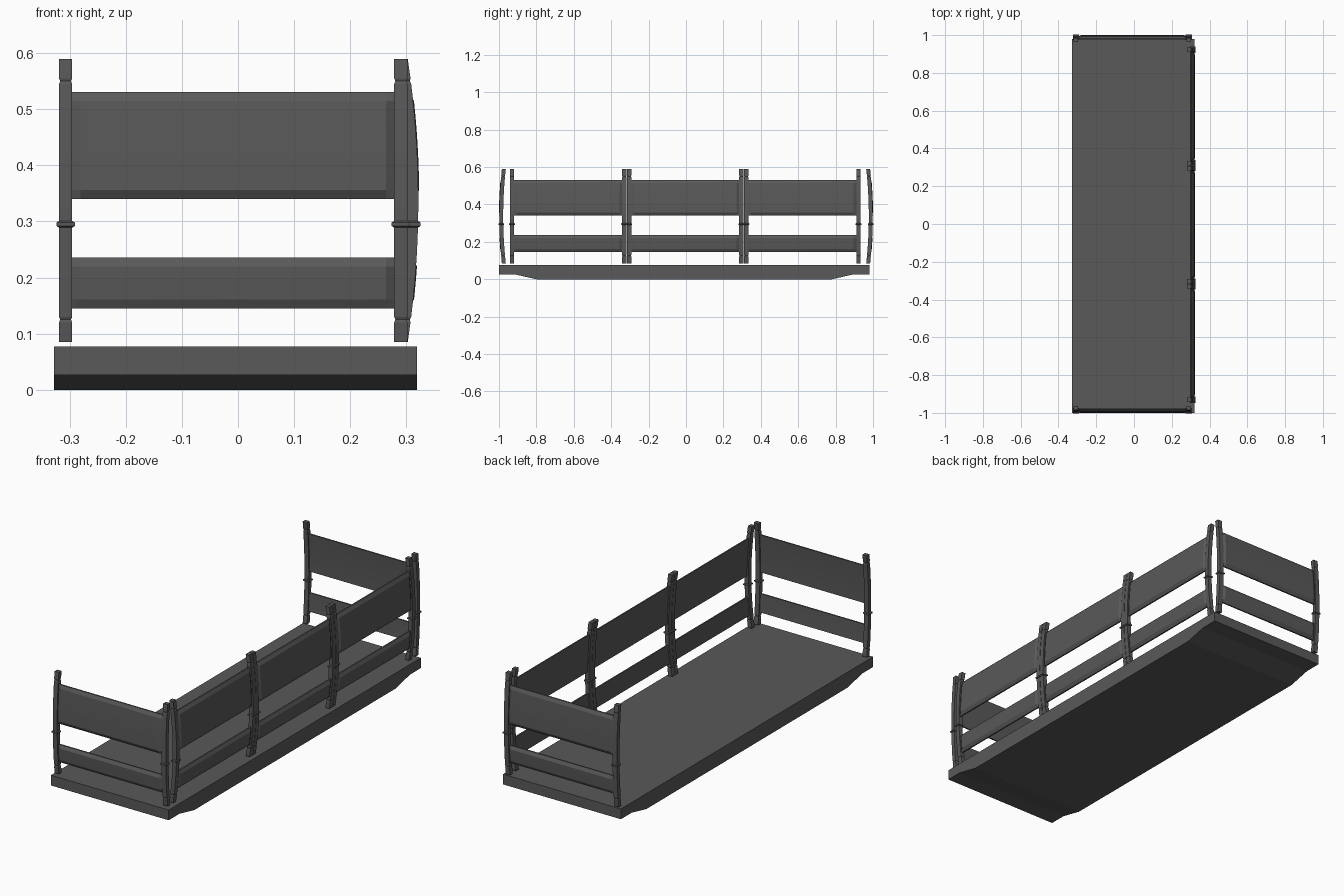
import bpy
import bmesh
from math import radians

old = bpy.data.objects.get("Cube")
if old:
    bpy.data.objects.remove(old)

grey = bpy.data.materials.new("dark grey")
grey.use_nodes = True
colour = (0.1, 0.1, 0.1, 1)
grey.diffuse_color = colour
grey.node_tree.nodes["Principled BSDF"].inputs["Base Color"].default_value = colour

LOW, HIGH = 0.085, 0.59


def bow(z):
    """Outward bulge of the railing, from 0 at both ends to 1 in the middle."""
    t = (2 * z - LOW - HIGH) / (HIGH - LOW)
    return 1 - t * t


def finish(name, bm, smooth=True):
    bmesh.ops.recalc_face_normals(bm, faces=bm.faces)
    mesh = bpy.data.meshes.new(name)
    bm.to_mesh(mesh)
    bm.free()
    mesh.materials.append(grey)
    obj = bpy.data.objects.new(name, mesh)
    bpy.context.collection.objects.link(obj)
    if smooth:
        bpy.ops.object.select_all(action="DESELECT")
        obj.select_set(True)
        bpy.context.view_layer.objects.active = obj
        bpy.ops.object.shade_smooth_by_angle(angle=radians(20))


def loft(bm, sections):
    """Skin a list of four-point sections and close both ends."""
    rings = [[bm.verts.new(p) for p in s] for s in sections]
    for a, b in zip(rings, rings[1:]):
        for i in range(4):
            j = (i + 1) % 4
            bm.faces.new((a[i], a[j], b[j], b[i]))
    bm.faces.new(rings[0])
    bm.faces.new(rings[-1])


# Each wall maps (along, outward, height) to the model's space
def side_wall(u, d, z):
    return (0.292 + 0.019 * bow(z) + d, u, z)


def front_wall(u, d, z):
    return (u, -(0.974 + 0.014 * bow(z) + d), z)


def back_wall(u, d, z):
    return (u, 0.974 + 0.014 * bow(z) + d, z)


def post(name, wall, u, half):
    # Foot, groove, shaft, collar, shaft, groove and cap as (height, scale)
    steps = [(LOW, 1), (0.12, 1), (0.125, 0.82), (0.13, 1), (0.16, 1), (0.2, 1), (0.245, 1),
             (0.289, 1), (0.292, 1.4), (0.298, 1.4), (0.301, 1), (0.345, 1), (0.39, 1),
             (0.435, 1), (0.48, 1), (0.515, 1), (0.545, 1), (0.55, 0.82), (0.555, 1), (HIGH, 1)]
    bm = bmesh.new()
    loft(bm, [[wall(u + a * half * s, b * 0.0105 * s, z)
               for a, b in ((-1, -1), (1, -1), (1, 1), (-1, 1))] for z, s in steps])
    finish(name, bm)


def panel(name, wall, u0, u1, z0, z1, rows=6):
    border = 0.016
    us = [u0, u0 + border, u1 - border, u1]
    zs = [z0] + [z0 + border + (z1 - z0 - 2 * border) * i / rows for i in range(rows + 1)] + [z1]
    last = len(zs) - 1
    bm = bmesh.new()
    outer, inner = [], []
    for k, z in enumerate(zs):
        raised = [0 < k < last and 0 < i < 3 for i in range(4)]
        outer.append([bm.verts.new(wall(u, 0.012 if r else 0.003, z)) for u, r in zip(us, raised)])
        inner.append([bm.verts.new(wall(u, -0.004, z)) for u in us])
    # Raised outer face and plain curved inner face
    for grid in (outer, inner):
        for a, b in zip(grid, grid[1:]):
            for i in range(3):
                bm.faces.new((a[i], a[i + 1], b[i + 1], b[i]))
    # Rim
    for k in (0, last):
        for i in range(3):
            bm.faces.new((outer[k][i], outer[k][i + 1], inner[k][i + 1], inner[k][i]))
    for i in (0, 3):
        for k in range(last):
            bm.faces.new((outer[k][i], outer[k + 1][i], inner[k + 1][i], inner[k][i]))
    finish(name, bm)


def railing(name, wall, u0, u1, half):
    """Two posts with an upper and a lower panel between them."""
    post(name + "_post_a", wall, u0 + half, half)
    post(name + "_post_b", wall, u1 - half, half)
    inset = 2 * half - 0.001
    panel(name + "_upper_panel", wall, u0 + inset, u1 - inset, 0.34, 0.531)
    panel(name + "_lower_panel", wall, u0 + inset, u1 - inset, 0.145, 0.236, 4)


# Floor slab with thinned ends
profile = [(-1, 0.077), (-1, 0.026), (-0.915, 0.026), (-0.8, 0),
           (0.78, 0), (0.895, 0.026), (0.98, 0.026), (0.98, 0.077)]
bm = bmesh.new()
left = [bm.verts.new((-0.328, y, z)) for y, z in profile]
right = [bm.verts.new((0.319, y, z)) for y, z in profile]
bm.faces.new(left)
bm.faces.new(right)
for i in range(len(profile)):
    j = (i + 1) % len(profile)
    bm.faces.new((left[i], left[j], right[j], right[i]))
finish("floor", bm, smooth=False)

# Railings: one at each end and three along the left side
railing("front_railing", front_wall, -0.319, 0.302, 0.0118)
railing("back_railing", back_wall, -0.319, 0.302, 0.0118)
for n, centre in enumerate((-0.63, -0.004, 0.622)):
    railing("side_railing_%d" % (n + 1), side_wall, centre - 0.312, centre + 0.312, 0.0118)
